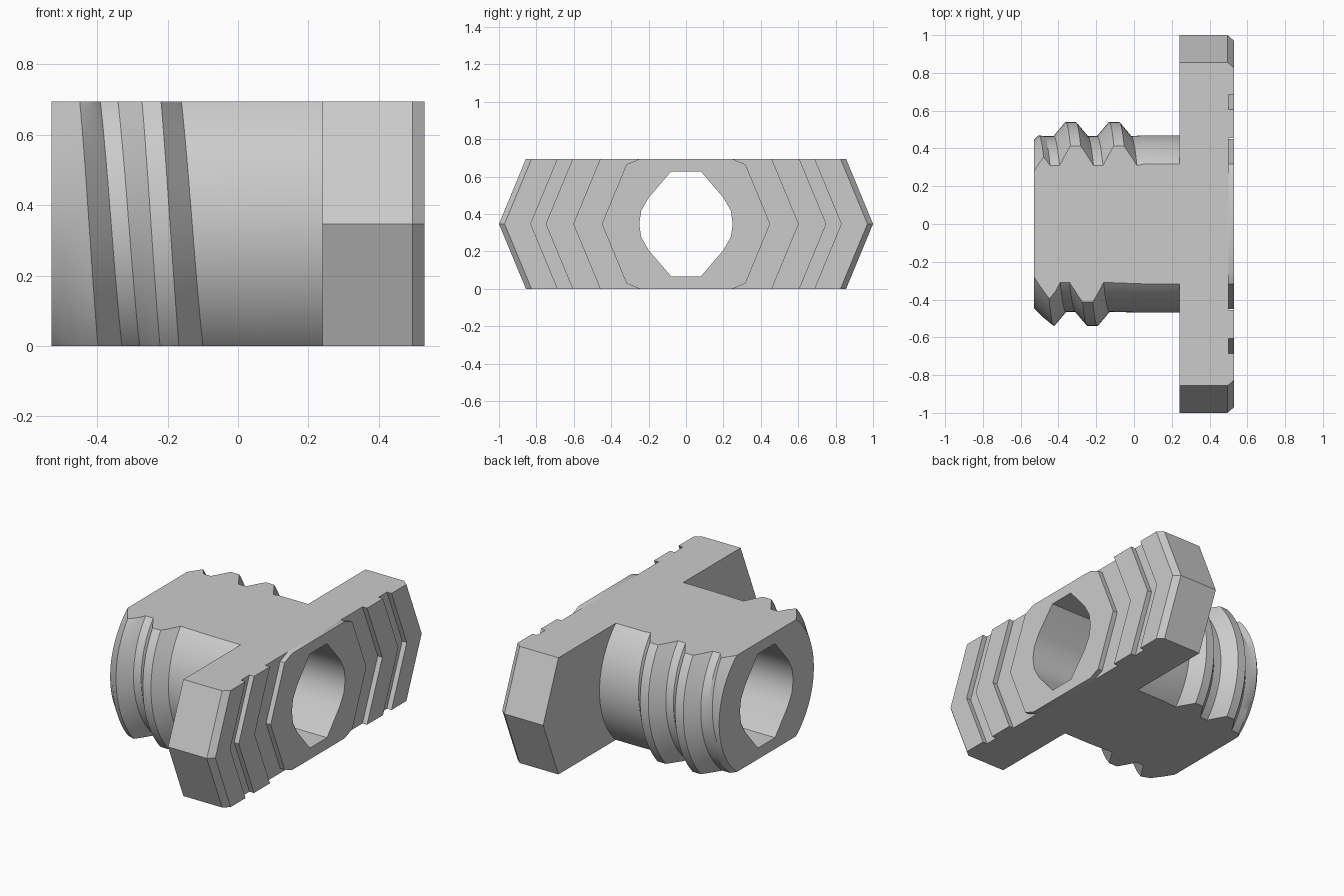
import bpy, bmesh, math

if "Cube" in bpy.data.objects:
    bpy.data.objects.remove(bpy.data.objects["Cube"])

HALF_H = 0.347      # half height between the two flat cuts
PITCH = 0.23
X0, X1 = -0.53, 0.53

grey = bpy.data.materials.new("plain_grey")
grey.diffuse_color = (0.6, 0.6, 0.6, 1)
grey.use_nodes = True
grey.node_tree.nodes["Principled BSDF"].inputs["Base Color"].default_value = grey.diffuse_color


def loft(name, rings, cuts=()):
    """Closed solid from equal-length rings, trimmed by planes (point, outward normal)."""
    bm = bmesh.new()
    rows = [[bm.verts.new(p) for p in ring] for ring in rings]
    n = len(rows[0])
    for a, b in zip(rows, rows[1:]):
        for i in range(n):
            j = (i + 1) % n
            bm.faces.new((a[i], a[j], b[j], b[i]))
    bm.faces.new(rows[0][::-1])
    bm.faces.new(rows[-1])
    for co, no in cuts:
        bmesh.ops.bisect_plane(bm, geom=bm.verts[:] + bm.edges[:] + bm.faces[:], dist=1e-6,
                               plane_co=co, plane_no=no, clear_outer=True)
        rim = [e for e in bm.edges if e.is_boundary]
        bmesh.ops.contextual_create(bm, geom=rim)
    bmesh.ops.recalc_face_normals(bm, faces=bm.faces[:])
    me = bpy.data.meshes.new(name)
    bm.to_mesh(me)
    bm.free()
    ob = bpy.data.objects.new(name, me)
    bpy.context.collection.objects.link(ob)
    me.materials.append(grey)
    return ob


def boolean(target, tool, operation):
    """Apply a boolean, keeping the first solver that gives a usable result."""
    before = len(target.data.polygons)
    for solver in ("EXACT", "MANIFOLD", "FLOAT"):
        mod = target.modifiers.new(operation.lower(), "BOOLEAN")
        mod.operation, mod.object, mod.solver = operation, tool, solver
        bpy.context.view_layer.update()
        deps = bpy.context.evaluated_depsgraph_get()
        result = bpy.data.meshes.new_from_object(target.evaluated_get(deps))
        target.modifiers.remove(mod)
        if len(result.polygons) not in (0, before):
            target.data = result
            break
    bpy.data.objects.remove(tool)


flat_cuts = [((0, 0, 0), (0, 0, -1)), ((0, 0, 2 * HALF_H), (0, 0, 1))]

# Head: eight-sided turned profile with two face grooves
head_profile = [(0.24, 1), (0.495, 1), (X1, 0.97), (X1, 0.83), (0.5, 0.83), (0.5, 0.75),
                (X1, 0.75), (X1, 0.6), (0.5, 0.6), (0.5, 0.45), (X1, 0.45)]
body = bmesh.new()
head = loft("threaded_plug", [
    [(x, r * math.cos(k * math.pi / 4), HALF_H + r * math.sin(k * math.pi / 4)) for k in range(8)]
    for x, r in head_profile], flat_cuts)
body.free()

# Threaded shaft: crests follow a helix, seam lies above the top cut
profile = [(-0.95, 0.4)]
for crest in (-0.68, -0.45, -0.22):
    profile += [(crest - 0.09, 0.465), (crest - 0.058, 0.503), (crest - 0.027, 0.54),
                (crest + 0.027, 0.54), (crest + 0.058, 0.503), (crest + 0.09, 0.465)]
profile += [(0.05, 0.47), (0.3, 0.47)]
COLS = 96
rings = []
for row, (u, r) in enumerate(profile):
    ring = []
    for c in range(COLS):
        a = -1.5 * math.pi + 2 * math.pi * (c + 0.5) / COLS
        fixed = row == 0 or row >= len(profile) - 2
        x = u if fixed else u - PITCH * a / (2 * math.pi)
        rr = max(0.4, min(r, 0.445 + (x - X0)))     # chamfered tip
        ring.append((x, -rr * math.cos(a), HALF_H + rr * math.sin(a)))
    rings.append(ring)
shaft = loft("shaft", rings, [((X0, 0, 0), (-1, 0, 0))] + flat_cuts)
boolean(head, shaft, "UNION")

# Through bore: flat top and bottom, slanted corners, rounded sides
quarter = [(0.25, 0), (0.24, 0.07), (0.2, 0.14), (0.08, 0.28)]
outline = (quarter + [(-y, z) for y, z in quarter[::-1]]
           + [(-y, -z) for y, z in quarter[1:]] + [(y, -z) for y, z in quarter[:0:-1]])
bore = loft("bore_cutter", [[(x, y, HALF_H + z) for y, z in outline] for x in (-1.2, 1.2)])
boolean(head, bore, "DIFFERENCE")

# Smooth the round walls, keep hard edges
bpy.ops.object.select_all(action="DESELECT")
head.select_set(True)
bpy.context.view_layer.objects.active = head
bpy.ops.object.shade_smooth_by_angle(angle=math.radians(25))
